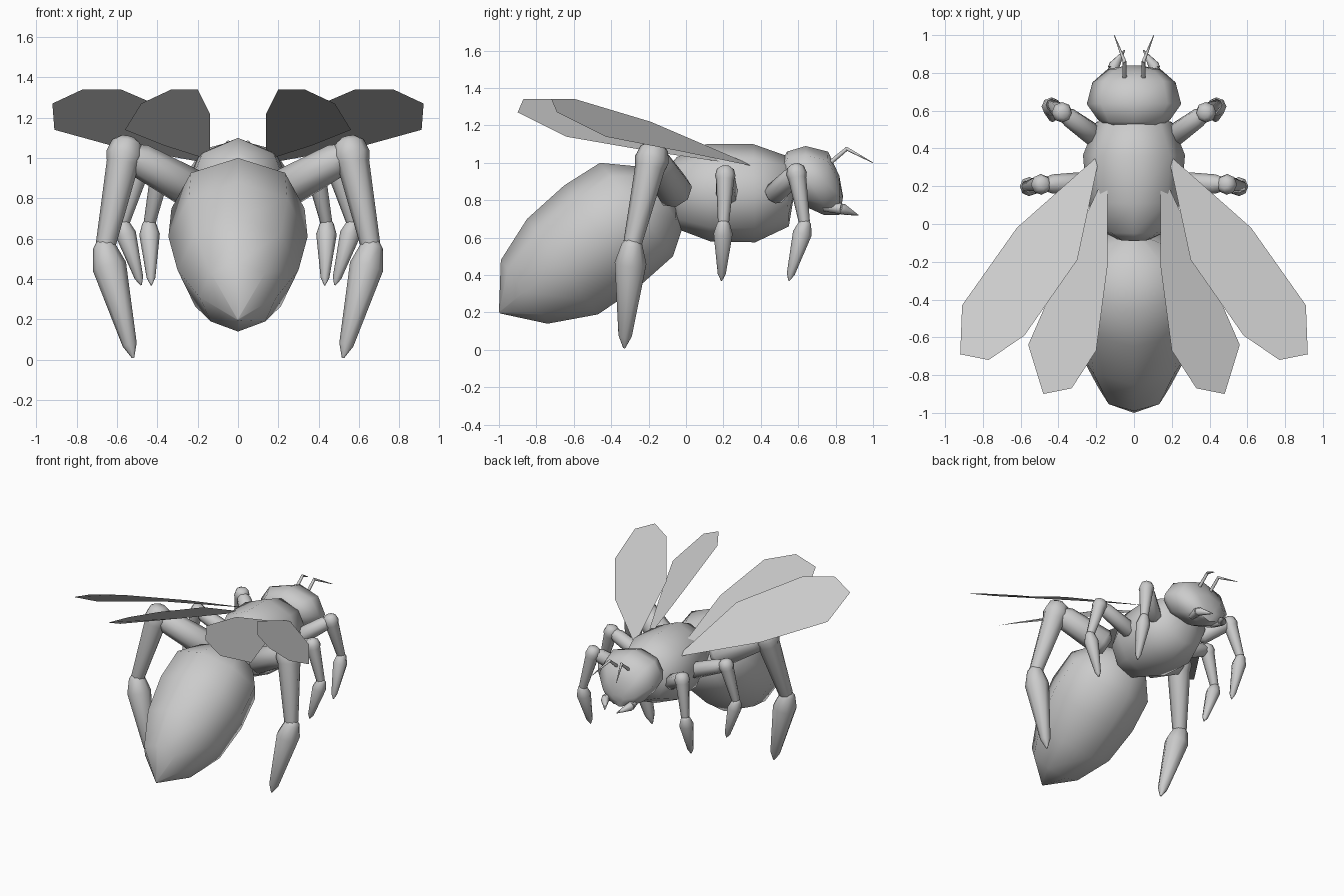
import bpy, bmesh, math
from mathutils import Vector

if "Cube" in bpy.data.objects:
    bpy.data.objects.remove(bpy.data.objects["Cube"])

grey = bpy.data.materials.new("plain grey")
grey.use_nodes = True
grey.diffuse_color = (0.6, 0.6, 0.6, 1)
grey.node_tree.nodes["Principled BSDF"].inputs["Base Color"].default_value = (0.6, 0.6, 0.6, 1)
SIDES = 8


def finish(name, bm, smooth=True):
    bmesh.ops.remove_doubles(bm, verts=bm.verts, dist=0.0005)
    bmesh.ops.recalc_face_normals(bm, faces=bm.faces)
    mesh = bpy.data.meshes.new(name)
    bm.to_mesh(mesh)
    bm.free()
    mesh.materials.append(grey)
    obj = bpy.data.objects.new(name, mesh)
    bpy.context.collection.objects.link(obj)
    if smooth:
        bpy.ops.object.select_all(action="DESELECT")
        obj.select_set(True)
        bpy.context.view_layer.objects.active = obj
        bpy.ops.object.shade_smooth_by_angle(angle=math.radians(65))


def skin(bm, rings):
    """Join rings of points into a closed tube."""
    loops = [[bm.verts.new(p) for p in ring] for ring in rings]
    for a, b in zip(loops, loops[1:]):
        for k in range(SIDES):
            n = (k + 1) % SIDES
            bm.faces.new((a[k], a[n], b[n], b[k]))
    bm.faces.new(loops[0])
    bm.faces.new(loops[-1])


def ring(mid, u, v):
    turns = [2 * math.pi * k / SIDES for k in range(SIDES)]
    return [mid + u * math.cos(t) + v * math.sin(t) for t in turns]


def body(name, sections):
    """Each section: top (y, z), bottom (y, z), half width."""
    rings = []
    for top, bottom, width in sections:
        top, bottom = Vector((0, *top)), Vector((0, *bottom))
        rings.append(ring((top + bottom) / 2, (top - bottom) / 2, Vector((width, 0, 0))))
    bm = bmesh.new()
    skin(bm, rings)
    finish(name, bm)


def limb(bm, a, b, profile):
    """Tube from a to b; profile holds (fraction along, radius)."""
    a, b = Vector(a), Vector(b)
    axis = (b - a).normalized()
    u = axis.cross(Vector((0, 1, 0.1))).normalized()
    v = axis.cross(u)
    skin(bm, [ring(a.lerp(b, f), u * r, v * r) for f, r in profile])


def mirrored(p, side):
    return Vector((p[0] * side, p[1], p[2]))


# Body
body("abdomen", [
    ((-1.0, 0.205), (-0.995, 0.195), 0.004),
    ((-0.99, 0.48), (-0.74, 0.14), 0.19),
    ((-0.85, 0.70), (-0.47, 0.19), 0.30),
    ((-0.65, 0.88), (-0.25, 0.34), 0.345),
    ((-0.46, 1.0), (-0.07, 0.50), 0.33),
    ((-0.25, 0.98), (-0.02, 0.65), 0.22),
    ((-0.08, 0.88), (-0.05, 0.80), 0.05)])
body("thorax", [
    ((-0.09, 0.98), (-0.07, 0.70), 0.09),
    ((-0.05, 1.03), (-0.03, 0.64), 0.17),
    ((0.11, 1.10), (0.13, 0.58), 0.25),
    ((0.36, 1.10), (0.37, 0.575), 0.27),
    ((0.53, 1.04), (0.55, 0.66), 0.20),
    ((0.58, 0.93), (0.58, 0.84), 0.06)])
body("head", [
    ((0.51, 1.0), (0.53, 0.86), 0.14),
    ((0.54, 1.06), (0.56, 0.82), 0.19),
    ((0.64, 1.09), (0.63, 0.77), 0.25),
    ((0.76, 1.06), (0.74, 0.72), 0.22),
    ((0.82, 0.93), (0.82, 0.72), 0.14),
    ((0.84, 0.82), (0.83, 0.76), 0.05)])

# Wings, listed as outlines for the left side
WINGS = {
    "front_wing": [(0.18, 0.37, 0.98), (0.62, -0.02, 1.06), (0.91, -0.43, 1.14),
                   (0.92, -0.69, 1.27), (0.77, -0.72, 1.34), (0.58, -0.59, 1.34),
                   (0.30, -0.19, 1.22)],
    "hind_wing": [(0.14, 0.29, 0.99), (0.36, -0.18, 1.06), (0.56, -0.64, 1.14),
                  (0.48, -0.9, 1.27), (0.33, -0.87, 1.34), (0.2, -0.67, 1.34),
                  (0.14, -0.22, 1.22)]}

# Legs: hip, knee, ankle, tip, thickness
LEGS = {
    "front_leg": ((0.2, 0.46, 0.82), (0.38, 0.59, 0.95), (0.44, 0.635, 0.67), (0.43, 0.55, 0.37), 0.6),
    "middle_leg": ((0.2, 0.22, 0.82), (0.49, 0.21, 0.94), (0.57, 0.2, 0.67), (0.48, 0.19, 0.37), 0.6),
    "hind_leg": ((0.2, -0.05, 0.83), (0.56, -0.18, 1.03), (0.66, -0.29, 0.55), (0.52, -0.33, 0.01), 1.0)}


def profile(pairs, scale):
    return [(f, r * scale) for f, r in pairs]


THIGH = [(0, 0.06), (0.1, 0.1), (0.8, 0.085), (1, 0.05)]
SHIN = [(-0.15, 0.04), (-0.1, 0.075), (0.03, 0.092), (0.12, 0.08), (0.95, 0.05), (1.03, 0.03)]
FOOT = [(-0.08, 0.03), (-0.03, 0.055), (0.16, 0.085), (0.88, 0.036), (1, 0.006)]

for side, label in ((1, "left"), (-1, "right")):
    for name, outline in WINGS.items():
        bm = bmesh.new()
        bm.faces.new([bm.verts.new(mirrored(p, side)) for p in outline])
        finish(f"{label}_{name}", bm, smooth=False)

    for name, (*joints, size) in LEGS.items():
        bm = bmesh.new()
        joints = [mirrored(p, side) for p in joints]
        for a, b, shape in zip(joints, joints[1:], (THIGH, SHIN, FOOT)):
            limb(bm, a, b, profile(shape, size))
        finish(f"{label}_{name}", bm)

    # Antenna and jaw
    bm = bmesh.new()
    base, bend, tip = [mirrored(p, side) for p in
                       ((0.05, 0.77, 1.0), (0.05, 0.86, 1.075), (0.105, 1.0, 1.0))]
    limb(bm, base, bend, [(0, 0.012), (1, 0.01)])
    limb(bm, bend, tip, [(-0.04, 0.01), (1, 0.002)])
    finish(f"{label}_antenna", bm)
    bm = bmesh.new()
    bend = mirrored((0.11, 0.83, 0.755), side)
    limb(bm, mirrored((0.09, 0.74, 0.77), side), bend, [(0, 0.03), (1, 0.03)])
    limb(bm, bend, mirrored((0.05, 0.92, 0.72), side), [(-0.1, 0.025), (0.1, 0.03), (1, 0.003)])
    finish(f"{label}_jaw", bm)
